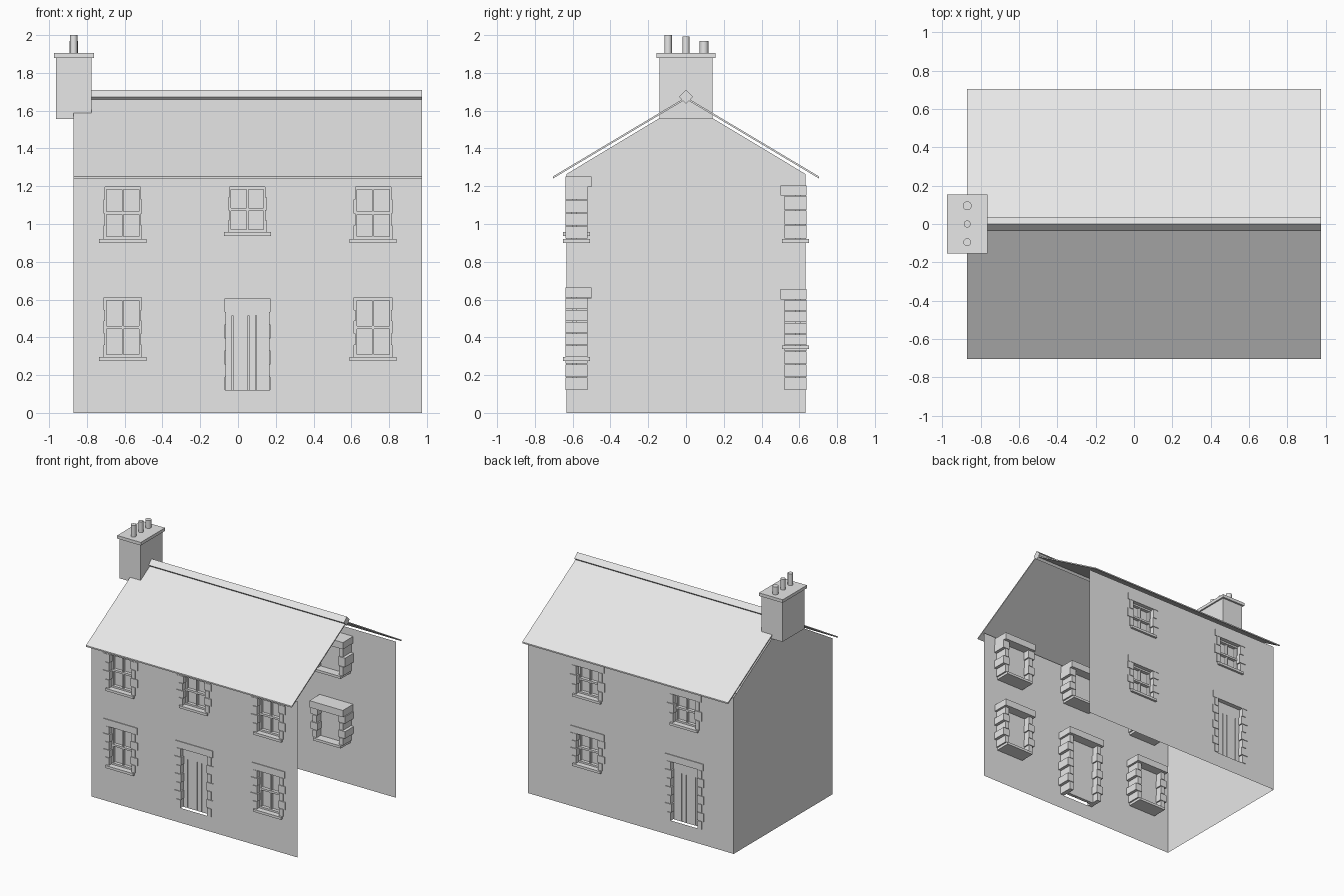
import bpy
import bmesh
from mathutils import Matrix, Vector

if "Cube" in bpy.data.objects:
    bpy.data.objects.remove(bpy.data.objects["Cube"], do_unlink=True)

stone = bpy.data.materials.new("pale_grey")
stone.use_nodes = True
stone.diffuse_color = (0.8, 0.8, 0.8, 1)
stone.node_tree.nodes["Principled BSDF"].inputs["Base Color"].default_value = (0.8, 0.8, 0.8, 1)

LEFT, RIGHT = -0.87, 0.975      # wall ends
WALL_Y, EAVES, PEAK = 0.632, 1.265, 1.645


def finish(bm, name, fix_normals=True):
    if fix_normals:
        bmesh.ops.recalc_face_normals(bm, faces=bm.faces)
    mesh = bpy.data.meshes.new(name)
    bm.to_mesh(mesh)
    bm.free()
    mesh.materials.append(stone)
    obj = bpy.data.objects.new(name, mesh)
    bpy.context.collection.objects.link(obj)
    return obj


def add_box(bm, x, y, z):
    """Box from three (low, high) ranges."""
    size = [abs(r[1] - r[0]) for r in (x, y, z)]
    mid = Vector([(r[0] + r[1]) / 2 for r in (x, y, z)])
    bmesh.ops.create_cube(bm, size=1, matrix=Matrix.Translation(mid) @ Matrix.Diagonal((*size, 1)))


def prism(name, profile):
    """Extrude a (y, z) profile along the length of the house."""
    bm = bmesh.new()
    face = bm.faces.new([bm.verts.new((LEFT, y, z)) for y, z in profile])
    out = bmesh.ops.extrude_face_region(bm, geom=[face])["geom"]
    bmesh.ops.translate(bm, vec=(RIGHT - LEFT, 0, 0),
                        verts=[v for v in out if isinstance(v, bmesh.types.BMVert)])
    return finish(bm, name)


def wall(name, side, holes):
    """Sheet wall made of grid cells, leaving the openings out."""
    bm = bmesh.new()
    xs = sorted({LEFT, RIGHT, *[v for h in holes for v in h[:2]]})
    zs = sorted({0, EAVES, *[v for h in holes for v in h[2:]]})
    grid = {(x, z): bm.verts.new((x, side * WALL_Y, z)) for x in xs for z in zs}
    for x0, x1 in zip(xs, xs[1:]):
        for z0, z1 in zip(zs, zs[1:]):
            cx, cz = (x0 + x1) / 2, (z0 + z1) / 2
            if any(a < cx < b and c < cz < d for a, b, c, d in holes):
                continue
            ring = [grid[x0, z0], grid[x1, z0], grid[x1, z1], grid[x0, z1]]
            bm.faces.new(ring if side < 0 else ring[::-1])
    bmesh.ops.delete(bm, geom=[v for v in bm.verts if not v.link_faces], context="VERTS")
    finish(bm, name, False)


def surround(name, side, hole, sill):
    """Alternating jamb blocks, a lintel and an optional sill."""
    x0, x1, z0, z1 = hole
    bm = bmesh.new()
    count = max(3, round((z1 - z0) / 0.068))
    step = (z1 - z0) / count
    for i in range(count):
        z = (z0 + i * step + 0.002, z0 + (i + 1) * step - 0.002)
        outer = 0.055 if i % 2 else 0.035
        inner = 0.006 if i % 2 else 0
        y = (side * 0.521, side * 0.638)
        add_box(bm, (x0 - outer, x0 + inner), y, z)
        add_box(bm, (x1 - inner, x1 + outer), y, z)
    add_box(bm, (x0 - 0.05, x1 + 0.05), (side * 0.5, side * 0.638), (z1, z1 + 0.055))
    if sill:
        add_box(bm, (x0 - 0.025, x1 + 0.025), (side * 0.508, side * 0.65), (z0 - 0.02, z0))
    finish(bm, name)


def window(name, side, hole):
    """Sash frame with four panes."""
    x0, x1, z0, z1 = hole
    bm = bmesh.new()
    y = (side * 0.58, side * 0.602)
    rim, bar = 0.014, 0.005
    xm, zm = (x0 + x1) / 2, (z0 + z1) / 2
    for x in ((x0, x0 + rim), (xm - bar, xm + bar), (x1 - rim, x1)):
        add_box(bm, x, y, (z0, z1))
    for z in ((z0, z0 + rim), (zm - 0.008, zm + 0.008), (z1 - rim, z1)):
        add_box(bm, (x0, x1), (side * 0.58, side * 0.606), z)
    add_box(bm, (x0, x1), (side * 0.576, side * 0.58), (z0, z1))
    finish(bm, name)


def door(name, side, hole):
    """Planked door with a solid head rail."""
    x0, x1, z0, z1 = hole
    bm = bmesh.new()
    y = (side * 0.588, side * 0.602)
    edges = [x0] + [x0 + f * (x1 - x0) for f in (0.17, 0.52, 0.69)] + [x1]
    for a, b in zip(edges, edges[1:]):
        add_box(bm, (a + 0.003, b - 0.003), y, (z0, z1 - 0.09))
    add_box(bm, (x0, x1), y, (z1 - 0.09, z1))
    add_box(bm, (x0, x1), (side * 0.576, side * 0.588), (z0, z1))
    finish(bm, name)


def opening(centre, z0, z1, width=0.2):
    return (centre - width / 2, centre + width / 2, z0, z1)


# Front and back walls with their windows and doors
facades = {
    "front": (-1, opening(0.05, 0.12, 0.605, 0.24), [
        opening(-0.61, 0.295, 0.61), opening(0.715, 0.295, 0.61),
        opening(-0.61, 0.92, 1.197), opening(0.05, 0.957, 1.197),
        opening(0.715, 0.92, 1.197)]),
    "back": (1, opening(-0.43, 0.12, 0.6, 0.24), [
        opening(0.44, 0.357, 0.6), opening(0.44, 0.92, 1.15),
        opening(-0.43, 0.92, 1.15)]),
}
for label, (side, doorway, windows) in facades.items():
    wall(label + "_wall", side, [doorway] + windows)
    surround(label + "_door_surround", side, doorway, False)
    door(label + "_door", side, doorway)
    for i, hole in enumerate(windows, 1):
        surround(f"{label}_window_surround_{i}", side, hole, True)
        window(f"{label}_window_{i}", side, hole)

# Gable wall; the other end stays open
bm = bmesh.new()
outline = [(WALL_Y, 0), (-WALL_Y, 0), (-WALL_Y, EAVES), (0, PEAK), (WALL_Y, EAVES)]
bm.faces.new([bm.verts.new((LEFT, y, z)) for y, z in outline])
finish(bm, "gable_wall", False)

# Roof slopes and diamond ridge
for label, s in (("front", -1), ("back", 1)):
    prism(label + "_roof", [(0, 1.672), (s * 0.704, 1.252), (s * 0.704, 1.241), (0, 1.661)])
prism("ridge", [(0, 1.71), (0.037, 1.673), (0, 1.636), (-0.037, 1.673)])

# Chimney stack, cap and pots
bm = bmesh.new()
add_box(bm, (-0.963, -0.775), (-0.14, 0.14), (1.555, 1.88))
finish(bm, "chimney_stack")
bm = bmesh.new()
add_box(bm, (-0.975, -0.763), (-0.155, 0.155), (1.88, 1.905))
finish(bm, "chimney_cap")
for i, (y, top, radius) in enumerate([(-0.095, 2.0, 0.02), (0, 1.992, 0.018), (0.095, 1.968, 0.023)], 1):
    bm = bmesh.new()
    bmesh.ops.create_cone(bm, cap_ends=True, segments=24, radius1=radius, radius2=radius,
                          depth=top - 1.9, matrix=Matrix.Translation((-0.87, y, (top + 1.9) / 2)))
    for f in bm.faces:
        f.smooth = len(f.verts) == 4
    finish(bm, f"chimney_pot_{i}")
